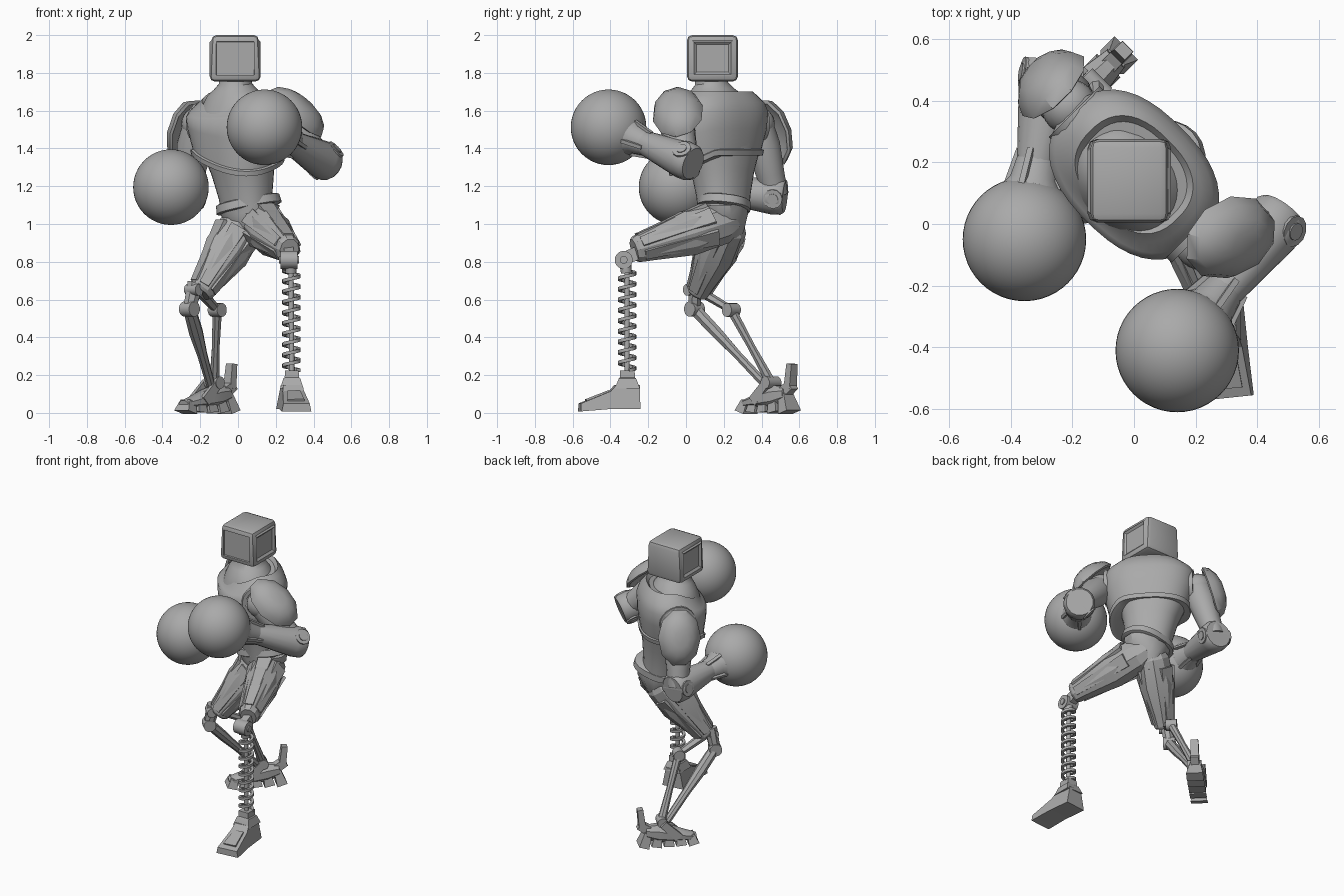
import bpy, bmesh, math
from mathutils import Vector, Matrix

cube = bpy.data.objects.get("Cube")
if cube:
    bpy.data.objects.remove(cube)

metal = bpy.data.materials.new("grey metal")
metal.use_nodes = True
GREY = (0.4, 0.4, 0.4, 1)
metal.diffuse_color = GREY
metal.node_tree.nodes["Principled BSDF"].inputs["Base Color"].default_value = GREY


def finish(name, bm, angle=35):
    bmesh.ops.recalc_face_normals(bm, faces=bm.faces[:])
    me = bpy.data.meshes.new(name)
    bm.to_mesh(me)
    bm.free()
    me.materials.append(metal)
    for p in me.polygons:
        p.use_smooth = True
    me.set_sharp_from_angle(angle=math.radians(angle))
    ob = bpy.data.objects.new(name, me)
    bpy.context.collection.objects.link(ob)
    return ob


def frame(a, b, side):
    """Matrix at a whose z runs towards b and whose x leans to side."""
    z = (b - a).normalized()
    x = Vector(side)
    if abs(x.normalized().dot(z)) > 0.99:
        x = Vector((0, 0, 1))
    x = (x - z * x.dot(z)).normalized()
    y = z.cross(x)
    m = Matrix((x, y, z)).transposed().to_4x4()
    m.translation = a
    return m


def power(v, e):
    return math.copysign(abs(v) ** e, v)


def limb(name, a, b, prof, n=16, e=1.0, side=(1, 0, 0), angle=35):
    """Loft rings (t, half width, half depth) along the line from a to b."""
    a, b = Vector(a), Vector(b)
    m, length = frame(a, b, side), (b - a).length
    k = 1 / math.cos(math.pi / n)
    bm = bmesh.new()
    rings = []
    for t, rx, ry in prof:
        ring = []
        for i in range(n):
            w = (i + 0.5) * math.tau / n
            ring.append(bm.verts.new(m @ Vector((k * rx * power(math.cos(w), e),
                                                 k * ry * power(math.sin(w), e), t * length))))
        rings.append(ring)
    for lo, hi in zip(rings, rings[1:]):
        for i in range(n):
            j = (i + 1) % n
            bm.faces.new((lo[i], lo[j], hi[j], hi[i]))
    bm.faces.new(rings[0][::-1])
    bm.faces.new(rings[-1])
    return finish(name, bm, angle)


def rod(name, a, b, r, n=12):
    return limb(name, a, b, [(0, r, r), (1, r, r)], n)


def box(name, a, b, rx, ry, side=(1, 0, 0), taper=1.0):
    return limb(name, a, b, [(0, rx, ry), (1, rx * taper, ry * taper)], 4, side=side)


def ball(name, c, r, seg=24):
    bm = bmesh.new()
    bmesh.ops.create_uvsphere(bm, u_segments=seg, v_segments=seg // 2, radius=r,
                              matrix=Matrix.Translation(c))
    return finish(name, bm, 60)


def coil(name, c, r, wire, turns, height, axis=(0, 0, 1)):
    """Square wire swept round an axis; zero height closes it to a ring."""
    bm = bmesh.new()
    pts = [(r - wire, -wire), (r + wire, -wire), (r + wire, wire), (r - wire, wire)]
    vs = [bm.verts.new((x, 0, z)) for x, z in pts]
    es = [bm.edges.new((vs[i], vs[(i + 1) % 4])) for i in range(4)]
    steps = int(turns * 20)
    bmesh.ops.spin(bm, geom=vs + es, cent=(0, 0, 0), axis=(0, 0, 1), angle=math.tau * turns,
                   steps=steps, dvec=(0, 0, height / steps))
    bmesh.ops.remove_doubles(bm, verts=bm.verts[:], dist=0.0005)
    c = Vector(c)
    bm.transform(frame(c, c + Vector(axis), (1, 0.3, 0.2)))
    return finish(name, bm)


LEFT = Vector((1, -1, 0)).normalized()     # torso turned to its right
FRONT = Vector((-1, -1, 0)).normalized()

# Head: bevelled box with a sunken screen and side panels
bm = bmesh.new()
bmesh.ops.create_cube(bm, size=1, matrix=Matrix.Translation((-0.015, 0.14, 1.877))
                      @ Matrix.Diagonal((0.27, 0.27, 0.246, 1)))
bmesh.ops.bevel(bm, geom=bm.edges[:], offset=0.028, segments=2, affect='EDGES', profile=0.5)
big = [f for f in bm.faces if f.calc_area() > 0.03]
screen = [f for f in big if f.normal.y < -0.5]
panels = [f for f in big if abs(f.normal.x) > 0.5]
bmesh.ops.inset_individual(bm, faces=screen, thickness=0.008, depth=0)
bmesh.ops.inset_individual(bm, faces=screen, thickness=0.003, depth=-0.01)
bmesh.ops.inset_individual(bm, faces=panels, thickness=0.012, depth=0)
bmesh.ops.inset_individual(bm, faces=panels, thickness=0.02, depth=-0.012)
for v in bm.verts:
    if v.co.z > 1.97:
        v.co.x = -0.015 + (v.co.x + 0.015) * 0.93
finish("head", bm, 25)
for i in range(7):
    x = -0.09 + i * 0.025
    rod("head_rivet", (x, 0.022, 1.985), (x, 0.022, 1.993), 0.004, 6)

# Neck, chest shell with scooped neckline, abdomen and pelvis
limb("neck", (-0.01, 0.15, 1.56), (-0.015, 0.13, 1.8),
     [(0, 0.21, 0.18), (0.3, 0.19, 0.155), (0.5, 0.165, 0.13), (0.63, 0.12, 0.11), (0.76, 0.088, 0.088),
      (1, 0.08, 0.08)], 32, side=LEFT)
chest = limb("chest", (0, 0.16, 1.36), (0, 0.16, 1.72),
             [(0, 0.225, 0.18), (0.01, 0.255, 0.205), (0.09, 0.262, 0.21), (0.1, 0.25, 0.198),
              (0.4, 0.285, 0.213), (0.65, 0.297, 0.215), (0.79, 0.275, 0.198), (0.89, 0.23, 0.175),
              (0.95, 0.2, 0.157), (0.88, 0.18, 0.14)], 40, 0.82, LEFT)
dip = (LEFT + FRONT).normalized()
for v in chest.data.vertices:
    p = v.co - Vector((0, 0.16, 0))
    v.co.z -= max(0, p.dot(dip)) * 0.45 * max(0, min(1, (1.6 - v.co.z) / 0.2))
    v.co.z -= max(0, p.dot(FRONT)) * 0.5 * max(0, min(1, (v.co.z - 1.55) / 0.12))
limb("abdomen", (0.05, 0.2, 1.06), (0.01, 0.19, 1.42),
     [(0, 0.14, 0.12), (0.25, 0.15, 0.125), (0.6, 0.175, 0.145), (0.85, 0.205, 0.165), (1, 0.22, 0.175)],
     32, 0.9, LEFT)
limb("belt", (0.06, 0.2, 1.08), (0.05, 0.205, 1.13),
     [(0, 0.165, 0.13), (0.1, 0.175, 0.14), (0.9, 0.17, 0.137), (1, 0.16, 0.127)], 24, 0.85)
limb("pelvis", (0.06, 0.21, 0.88), (0.06, 0.2, 1.1),
     [(0, 0.03, 0.05), (0.35, 0.08, 0.1), (0.75, 0.15, 0.125), (1, 0.16, 0.125)], 12)

# Arms: shoulder, elbow, glove, pad centre, pad normal
arms = {
    "left": [(0.22, -0.06, 1.56), (0.455, 0.0, 1.335), (0.14, -0.41, 1.512), (0.325, -0.05, 1.605), (0.64, -0.25, 0.7)],
    "right": [(-0.21, 0.38, 1.53), (-0.27, 0.475, 1.15), (-0.355, -0.05, 1.195), (-0.28, 0.465, 1.49), (-0.66, 0.66, 0.28)],
}
for s, spec in arms.items():
    sh, el, gl, pad, nrm = map(Vector, spec)
    out = LEFT if s == "left" else -LEFT
    nrm.normalize()
    arm = (el - sh).normalized()
    coil(s + "_arm_hole", sh - out * 0.035, 0.105, 0.012, 1, 0, out)
    ball(s + "_shoulder", sh, 0.09)
    limb(s + "_upper_arm", sh, el, [(0, 0.08, 0.08), (0.3, 0.095, 0.09), (0.7, 0.075, 0.075), (1, 0.065, 0.065)], 16)
    limb(s + "_shoulder_pad", pad - nrm * 0.035, pad + nrm * 0.06,
         [(0.3, 0.1, 0.08), (0, 0.16, 0.12), (0.08, 0.178, 0.132), (0.5, 0.16, 0.115), (0.85, 0.11, 0.078),
          (1, 0.06, 0.04)], 10, side=arm, angle=40)
    # Elbow hinge discs
    f = (gl - el).normalized()
    hinge = f.cross(arm).normalized()
    rod(s + "_elbow_hinge", el - hinge * 0.096, el + hinge * 0.096, 0.05)
    rod(s + "_elbow_pin", el - hinge * 0.102, el + hinge * 0.102, 0.028)
    # Forearm tapering to the wrist, then the cuff and glove
    limb(s + "_forearm", el - f * 0.05, gl,
         [(0, 0.085, 0.085), (0.03, 0.097, 0.097), (0.12, 0.099, 0.099), (0.58, 0.063, 0.063), (1, 0.063, 0.063)],
         16, side=hinge)
    limb(s + "_glove_cuff", gl - f * 0.27, gl - f * 0.15,
         [(0, 0.06, 0.06), (0.1, 0.067, 0.067), (0.6, 0.078, 0.078), (1, 0.11, 0.11)], 20)
    for k in range(4):
        d = Matrix.Rotation(k * math.tau / 4 + 0.6, 3, f) @ hinge
        box(s + "_cuff_rib", gl - f * 0.29 + d * 0.063, gl - f * 0.17 + d * 0.088, 0.012, 0.01, d)
    ball(s + "_glove", gl, 0.2, 48)


# Thighs: tapered hull with raised armour strips
def thigh(s, hip, knee, big, small, lean):
    hip, knee = Vector(hip), Vector(knee)
    limb(s + "_thigh", hip, knee,
         [(-0.12, big * 0.6, big * 0.55), (0.02, big * 0.95, big * 0.85), (0.4, big * 1.02, big * 0.92),
          (0.8, small * 1.2, small * 1.08), (0.97, small, small * 0.88), (1, small * 0.85, small * 0.72)],
         10, side=lean, angle=25)
    m = frame(hip, knee, lean).to_3x3()
    for k in range(5):
        w = math.radians(-120 + 60 * k)
        d = m @ Vector((math.cos(w), 0.9 * math.sin(w), 0))
        box(s + "_thigh_plate", hip.lerp(knee, 0.15) + d * big * 1.02, hip.lerp(knee, 0.93) + d * small * 1.05,
            0.01, 0.045, d, 0.6)


thigh("left", (0.11, 0.2, 1.01), (0.272, -0.275, 0.862), 0.117, 0.07, (0, 0, 1))
thigh("right", (0.03, 0.22, 1.0), (-0.2, 0.06, 0.635), 0.12, 0.067, (-1, -0.6, 0.6))

# Left leg: knee hinge, spring on a rod, wedge foot
box("left_knee_arm", (0.268, -0.25, 0.85), (0.27, -0.33, 0.815), 0.025, 0.035)
rod("left_knee_hinge", (0.225, -0.33, 0.81), (0.315, -0.33, 0.81), 0.047, 16)
rod("left_knee_pin", (0.217, -0.33, 0.81), (0.323, -0.33, 0.81), 0.02)
limb("left_spring_cap", (0.28, -0.316, 0.74), (0.28, -0.322, 0.8), [(0, 0.028, 0.028), (1, 0.032, 0.032)], 12)
rod("left_leg_rod", (0.285, -0.312, 0.18), (0.28, -0.312, 0.8), 0.014)
coil("left_leg_spring", (0.283, -0.312, 0.225), 0.04, 0.009, 9.5, 0.53)
limb("left_ankle", (0.285, -0.31, 0.13), (0.285, -0.31, 0.225),
     [(0, 0.062, 0.066), (0.55, 0.045, 0.046), (0.6, 0.038, 0.04), (1, 0.036, 0.038)], 4)
outline = [(-0.25, 0.008), (-0.25, 0.05), (-0.09, 0.115), (-0.06, 0.148), (0.065, 0.148), (0.065, 0.02), (-0.1, 0.02)]
turn = Matrix.Translation((0.284, -0.314, 0)) @ Matrix.Rotation(math.radians(6), 4, 'Z')
bm = bmesh.new()
sides = [[bm.verts.new(turn @ Vector((sx * (0.08 - 0.2 * z), y, z))) for y, z in outline] for sx in (-1, 1)]
bm.faces.new(sides[0])
bm.faces.new(sides[1][::-1])
for i in range(len(outline)):
    j = (i + 1) % len(outline)
    bm.faces.new((sides[0][i], sides[0][j], sides[1][j], sides[1][i]))
finish("left_foot", bm, 20)
box("left_toe_plate", (0.306, -0.53, 0.065), (0.295, -0.41, 0.114), 0.045, 0.008, taper=0.75)

# Right leg: knee joint and paired shin struts
knee, link, ankle = (-0.257, 0.045, 0.55), (-0.11, 0.24, 0.545), (-0.125, 0.45, 0.16)
limb("right_knee_fork", (-0.225, 0.05, 0.69), knee, [(0, 0.042, 0.036), (0.7, 0.036, 0.033), (1, 0.03, 0.03)], 8)
rod("right_knee_hinge", Vector(knee) - LEFT * 0.038, Vector(knee) + LEFT * 0.038, 0.04, 14)
rod("right_knee_pin", (-0.265, 0.065, 0.652), (-0.205, 0.005, 0.652), 0.03)
limb("right_knee_link", (-0.2, 0.08, 0.64), link, [(0, 0.028, 0.022), (1, 0.02, 0.018)], 6)
rod("right_link_hinge", Vector(link) - LEFT * 0.035, Vector(link) + LEFT * 0.035, 0.036, 14)
limb("right_front_shin", knee, (-0.145, 0.42, 0.15),
     [(0, 0.032, 0.032), (0.3, 0.036, 0.03), (0.6, 0.026, 0.022), (1, 0.022, 0.022)], 8)
limb("right_back_shin", link, ankle, [(0, 0.025, 0.025), (0.5, 0.02, 0.02), (1, 0.026, 0.026)], 8)
rod("right_ankle_hinge", Vector(ankle) - LEFT * 0.045, Vector(ankle) + LEFT * 0.045, 0.032)

# Right foot: wedge body over splayed sole slats, with a heel spur
heel = Vector((-0.03, 0.565, 0))
up = Vector((0, 0, 1))
limb("right_foot", heel + up * 0.1 + FRONT * 0.04, heel + up * 0.045 + FRONT * 0.365,
     [(0, 0.04, 0.04), (0.25, 0.052, 0.06), (0.5, 0.056, 0.05), (0.8, 0.048, 0.03), (1, 0.035, 0.02)], 8, side=LEFT)
for i in range(5):
    base = heel + FRONT * (0.025 + 0.081 * i)
    lean = FRONT * (0.03 - 0.012 * i)
    box("right_sole_slat", base + up * 0.004, base + lean + up * (0.1 - 0.009 * i), 0.054, 0.034, LEFT, 0.65)
for k in (-1, 1):
    p = heel + FRONT * 0.25 + LEFT * 0.045 * k
    box("right_foot_guard", p + up * 0.06, p - FRONT * 0.1 + up * 0.16, 0.012, 0.03, LEFT, 0.8)
box("right_heel_arm", heel + FRONT * 0.09 + up * 0.09, heel + up * 0.15, 0.028, 0.03, LEFT, 0.9)
box("right_heel_spur", heel + FRONT * 0.02 + up * 0.13, heel + FRONT * 0.005 + up * 0.26, 0.028, 0.022, LEFT, 0.85)
